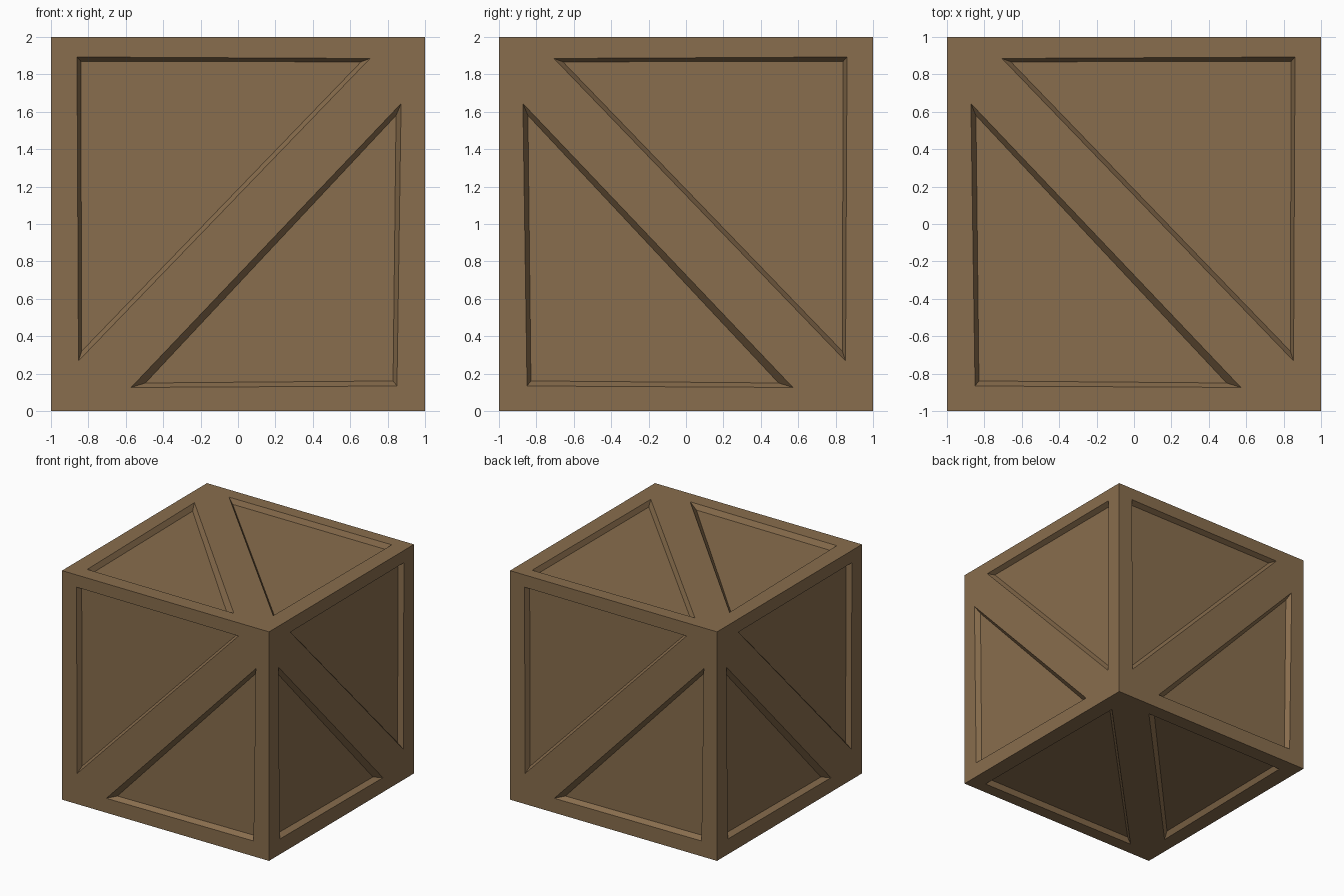
import bpy, bmesh
from mathutils import Vector, Matrix

if "Cube" in bpy.data.objects:
    bpy.data.objects.remove(bpy.data.objects["Cube"])

DEPTH = 0.043

# Triangular panels on one face: (rim corners, floor corners), face centre at 0,0
PANELS = [
    ([(-0.861, 0.893), (0.706, 0.885), (-0.853, -0.732)],
     [(-0.840, 0.869), (0.658, 0.867), (-0.836, -0.680)]),
    ([(0.872, 0.644), (0.850, -0.866), (-0.572, -0.874)],
     [(0.845, 0.580), (0.829, -0.839), (-0.495, -0.850)]),
]

X, Y, Z = Vector((1, 0, 0)), Vector((0, 1, 0)), Vector((0, 0, 1))
# Panel u axis, v axis and outward normal for each side
SIDES = [(X, Z, -Y), (-X, Z, Y), (-Y, Z, X), (Y, Z, -X), (-X, Y, Z), (-X, -Y, -Z)]
CENTRE = Vector((0, 0, 1))


def make_object(name, bm):
    bmesh.ops.recalc_face_normals(bm, faces=bm.faces)
    mesh = bpy.data.meshes.new(name)
    bm.to_mesh(mesh)
    bm.free()
    obj = bpy.data.objects.new(name, mesh)
    bpy.context.collection.objects.link(obj)
    return obj


def add_panel_cutter(bm, side, rim, floor):
    """Tapered triangular wedge, carried on past the surface for a clean cut."""
    a, b, n = side
    outer, inner = [], []
    for r, f in zip(rim, floor):
        r, f = Vector(r), Vector(f)
        o = r + (r - f)
        outer.append(bm.verts.new(CENTRE + a * o.x + b * o.y + n * (1 + DEPTH)))
        inner.append(bm.verts.new(CENTRE + a * f.x + b * f.y + n * (1 - DEPTH)))
    bm.faces.new(outer)
    bm.faces.new(inner)
    for i in range(3):
        j = (i + 1) % 3
        bm.faces.new((outer[i], outer[j], inner[j], inner[i]))


# Crate body
bm = bmesh.new()
bmesh.ops.create_cube(bm, size=2, matrix=Matrix.Translation(CENTRE))
crate = make_object("crate", bm)

# Recessed triangles: one cutter per panel shape so wedges never overlap
for index, (rim, floor) in enumerate(PANELS):
    bm = bmesh.new()
    for side in SIDES:
        add_panel_cutter(bm, side, rim, floor)
    cutter = make_object(f"panel_cutter_{index + 1}", bm)
    cutter.hide_render = True
    cutter.hide_set(True)
    cut = crate.modifiers.new(f"panel_cut_{index + 1}", 'BOOLEAN')
    cut.operation = 'DIFFERENCE'
    cut.solver = 'EXACT'
    cut.use_self = True
    cut.object = cutter

# Wood colour
wood = bpy.data.materials.new("wood")
wood.diffuse_color = (0.25, 0.155, 0.075, 1)
wood.use_nodes = True
wood.node_tree.nodes["Principled BSDF"].inputs["Base Color"].default_value = wood.diffuse_color
crate.data.materials.append(wood)
